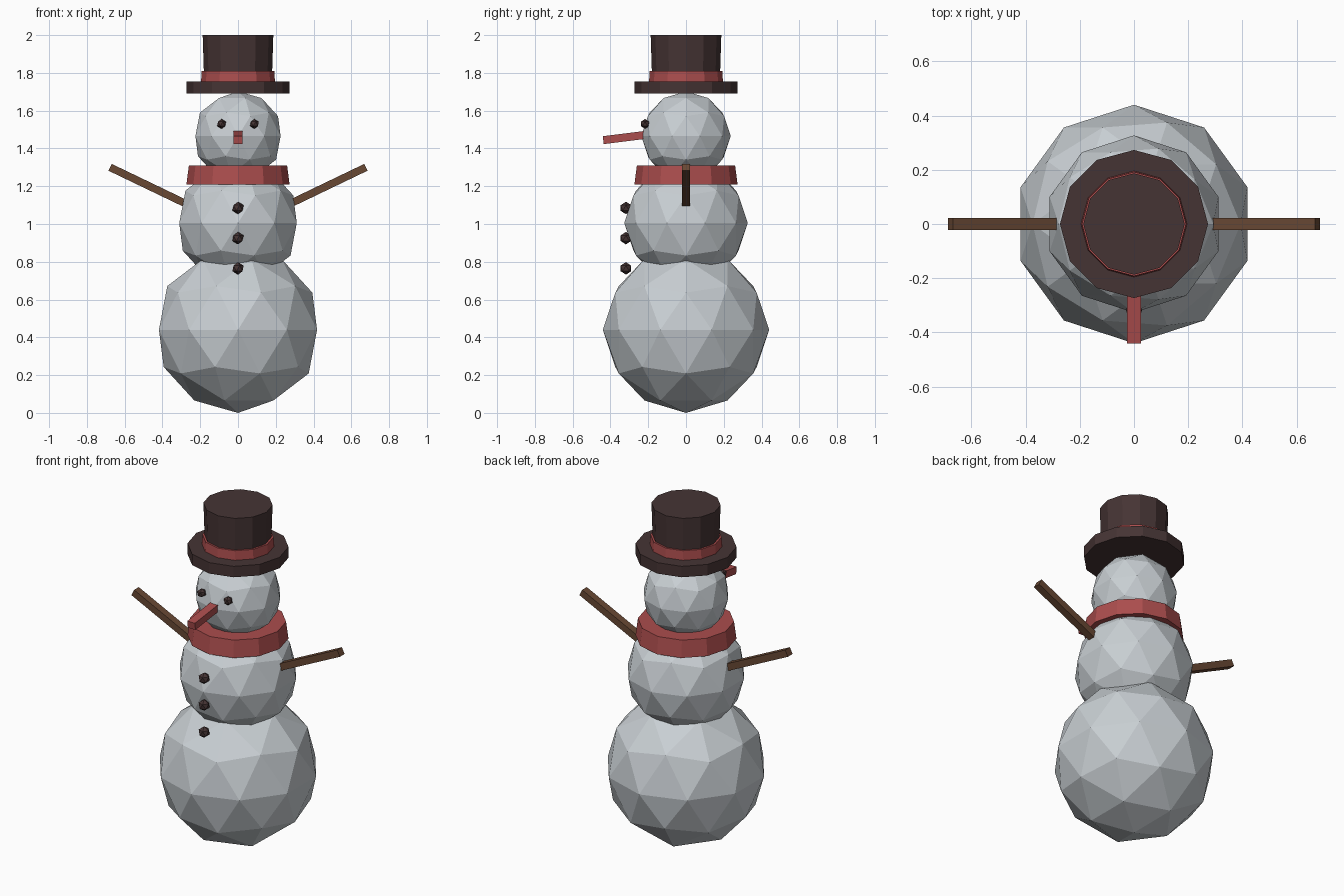
import bpy
from math import atan2
from mathutils import Vector

cube = bpy.data.objects.get("Cube")
if cube:
    bpy.data.objects.remove(cube, do_unlink=True)


def material(name, color):
    mat = bpy.data.materials.new(name)
    mat.use_nodes = True
    mat.diffuse_color = (*color, 1)
    mat.node_tree.nodes["Principled BSDF"].inputs["Base Color"].default_value = (*color, 1)
    return mat


snow = material("snow_grey", (0.58, 0.62, 0.65))
red = material("cloth_red", (0.41, 0.075, 0.075))
dark = material("dark_brown", (0.06, 0.034, 0.034))
wood = material("stick_brown", (0.14, 0.065, 0.034))


def finish(name, mat):
    obj = bpy.context.object
    obj.name = name
    obj.data.materials.append(mat)
    return obj


def ball(name, mat, radius, location, detail):
    bpy.ops.mesh.primitive_ico_sphere_add(subdivisions=detail, radius=radius, location=location)
    return finish(name, mat)


def drum(name, mat, bottom_radius, top_radius, bottom, top):
    bpy.ops.mesh.primitive_cone_add(vertices=12, radius1=bottom_radius, radius2=top_radius,
                                    depth=top - bottom, location=(0, 0, (bottom + top) / 2))
    return finish(name, mat)


def bar(name, mat, start, end, width, height):
    # Box running from start to end, its local x axis along the length
    start, end = Vector(start), Vector(end)
    span = end - start
    bpy.ops.mesh.primitive_cube_add(size=1, location=(start + end) / 2)
    obj = finish(name, mat)
    for v in obj.data.vertices:
        v.co = (v.co.x * span.length, v.co.y * width, v.co.z * height)
    obj.rotation_mode = 'QUATERNION'
    obj.rotation_quaternion = span.to_track_quat('X', 'Z')
    return obj


# Snowballs
ball("lower_body", snow, 0.44, (0, 0, 0.44), 2)
ball("upper_body", snow, 0.327, (0, 0, 1.005), 2)
ball("head", snow, 0.237, (0, 0, 1.465), 2)

# Scarf and top hat
drum("scarf", red, 0.273, 0.26, 1.21, 1.31)
drum("hat_brim", dark, 0.273, 0.273, 1.69, 1.755)
drum("hat_crown", dark, 0.179, 0.187, 1.75, 2.0)
drum("hat_band", red, 0.196, 0.192, 1.75, 1.81)

# Face and buttons
bar("nose", red, (0, -0.15, 1.48), (0, -0.438, 1.444), 0.05, 0.042)
for i, z in enumerate((0.765, 0.925, 1.085)):
    ball(f"button_{i + 1}", dark, 0.033, (0, -0.318, z), 1)

# Eyes and stick arms on both sides
for side, s in (("left", 1), ("right", -1)):
    ball(f"{side}_eye", dark, 0.026, (0.087 * s, -0.217, 1.53), 1)
    bar(f"{side}_arm", wood, (0.275 * s, 0, 1.107), (0.677 * s, 0, 1.3), 0.044, 0.04)
